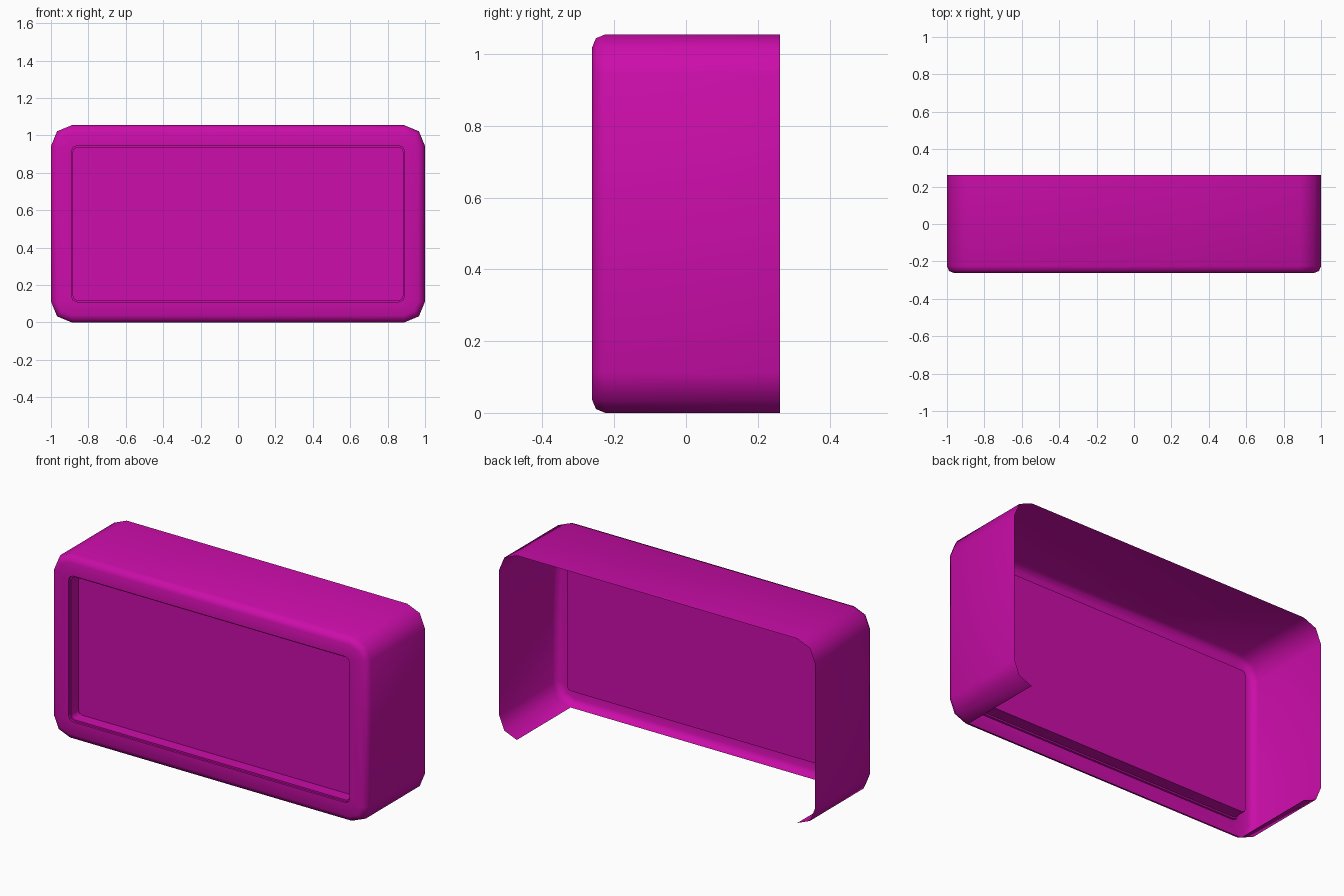
import bpy, bmesh, math

if "Cube" in bpy.data.objects:
    bpy.data.objects.remove(bpy.data.objects["Cube"])

HX, HZ, FRONT, BACK = 1.0, 0.5275, -0.262, 0.262
R, B = 0.112, 0.037        # corner radius, front edge rounding


def ring(bm, inset, radius, y):
    """Rounded rectangle loop with two-segment corners, seen from the front."""
    hx, hz = HX - inset, HZ - inset
    verts = []
    for k, (sx, sz) in enumerate([(1, 1), (-1, 1), (-1, -1), (1, -1)]):
        for j in range(3):
            a = math.radians(90 * k + 45 * j)
            verts.append(bm.verts.new((sx * (hx - radius) + radius * math.cos(a), y,
                                       HZ + sz * (hz - radius) + radius * math.sin(a))))
    return verts


def bridge(bm, a, b, skip=()):
    n = len(a)
    for i in range(n):
        if i not in skip:
            j = (i + 1) % n
            bm.faces.new((a[i], b[i], b[j], a[j]))


def finish(name, bm):
    me = bpy.data.meshes.new(name)
    bm.to_mesh(me)
    bm.free()
    ob = bpy.data.objects.new(name, me)
    bpy.context.collection.objects.link(ob)
    me.materials.append(mat)
    bpy.ops.object.select_all(action='DESELECT')
    ob.select_set(True)
    bpy.context.view_layer.objects.active = ob
    bpy.ops.object.shade_smooth_by_angle(angle=math.radians(50))
    return ob


mat = bpy.data.materials.new("magenta")
mat.diffuse_color = (0.6, 0.004, 0.4, 1)
mat.use_nodes = True
mat.node_tree.nodes["Principled BSDF"].inputs["Base Color"].default_value = mat.diffuse_color

# Shell: open back, open flat underside, rounded front edge, front frame
bm = bmesh.new()
c = B * (1 - math.sqrt(0.5))
loops = [ring(bm, 0, R, BACK), ring(bm, 0, R, FRONT + B),
         ring(bm, c, R - c, FRONT + c), ring(bm, B, R - B, FRONT),
         ring(bm, 0.11, 0.03, FRONT)]
for i in range(4):
    bridge(bm, loops[i], loops[i + 1], skip=(8,) if i == 0 else ())
finish("shell", bm)

# Recessed screen: small step, side walls, flat panel
bm = bmesh.new()
loops = [ring(bm, 0.11, 0.03, FRONT), ring(bm, 0.11, 0.03, FRONT + 0.012),
         ring(bm, 0.119, 0.022, FRONT + 0.012), ring(bm, 0.119, 0.022, FRONT + 0.08)]
for i in range(3):
    bridge(bm, loops[i], loops[i + 1])
bm.faces.new(loops[-1])
finish("screen_recess", bm)
